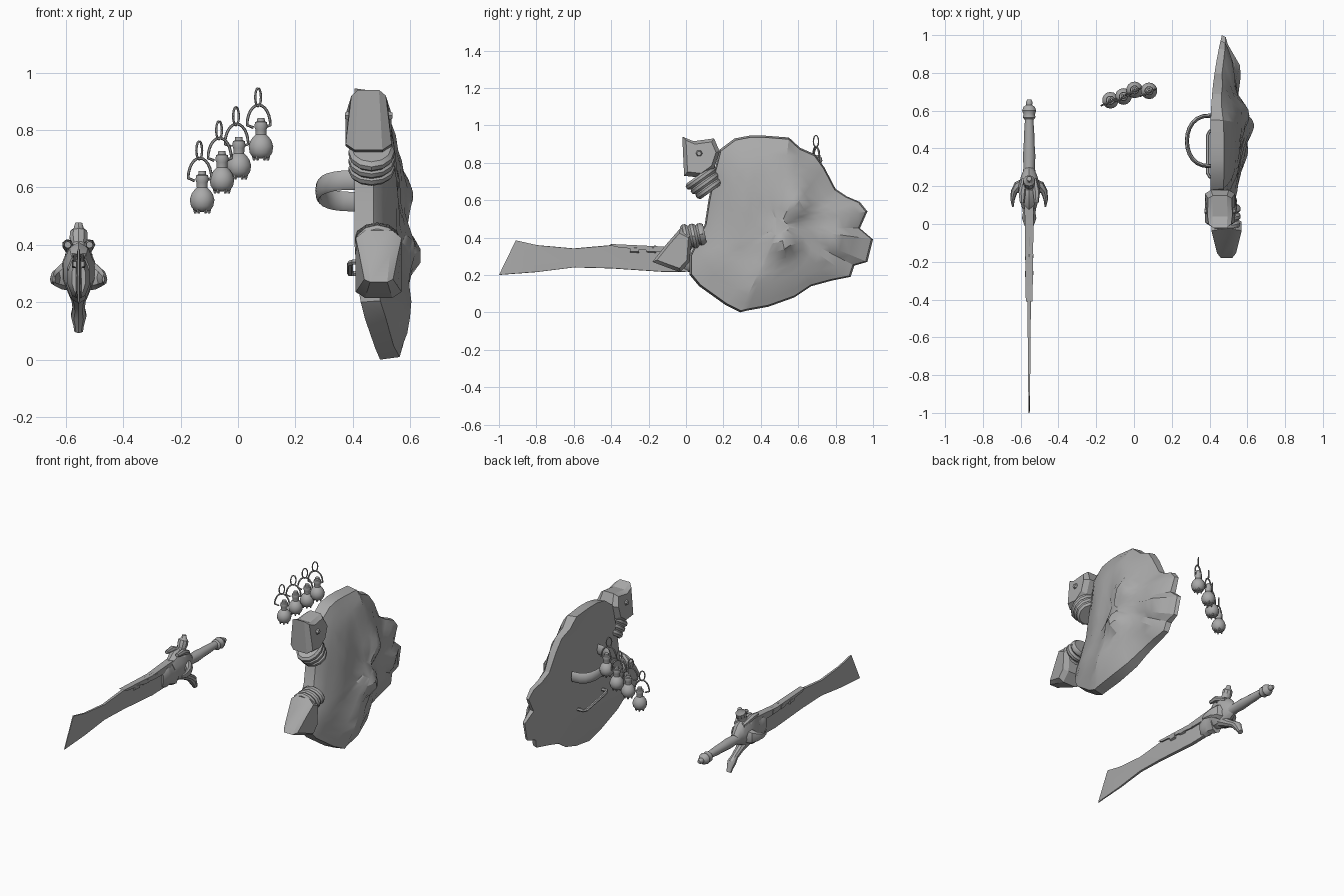
import bpy, bmesh, math, random
from mathutils import Vector

random.seed(4)
if "Cube" in bpy.data.objects:
    bpy.data.objects.remove(bpy.data.objects["Cube"], do_unlink=True)

grey = bpy.data.materials.new("stone_grey")
grey.use_nodes = True
grey.diffuse_color = (0.4, 0.4, 0.4, 1)
grey.node_tree.nodes["Principled BSDF"].inputs["Base Color"].default_value = (0.4, 0.4, 0.4, 1)
X, Y, Z = Vector((1, 0, 0)), Vector((0, 1, 0)), Vector((0, 0, 1))


def finish(bm, name, angle=35):
    bmesh.ops.recalc_face_normals(bm, faces=bm.faces)
    mesh = bpy.data.meshes.new(name)
    bm.to_mesh(mesh)
    bm.free()
    mesh.materials.append(grey)
    ob = bpy.data.objects.new(name, mesh)
    bpy.context.collection.objects.link(ob)
    bpy.ops.object.select_all(action='DESELECT')
    ob.select_set(True)
    bpy.context.view_layer.objects.active = ob
    bpy.ops.object.shade_smooth_by_angle(angle=math.radians(angle))


def bridge(bm, a, b):
    for i in range(len(a)):
        j = (i + 1) % len(a)
        bm.faces.new((a[i], a[j], b[j], b[i]))


# Sweep of elliptical rings along a path; radii are (in the path plane, along ref)
def loft(name, pts, radii, ref=X, sides=10):
    bm = bmesh.new()
    pts = [Vector(p) for p in pts]
    rings = []
    for i, p in enumerate(pts):
        t = (pts[min(i + 1, len(pts) - 1)] - pts[max(i - 1, 0)]).normalized()
        u = t.cross(ref).normalized()
        r = radii[i] if isinstance(radii, list) else radii
        a, b = r if isinstance(r, tuple) else (r, r)
        angles = [2 * math.pi * k / sides for k in range(sides)]
        rings.append([bm.verts.new(p + u * a * math.cos(w) + ref * b * math.sin(w)) for w in angles])
    for a, b in zip(rings, rings[1:]):
        bridge(bm, a, b)
    bm.faces.new(rings[0])
    bm.faces.new(rings[-1])
    finish(bm, name)


# Side profile in (y, z) given thickness along x by a function of (y, z)
def slab(name, outline, x, half, inset=1.0):
    bm = bmesh.new()
    n = len(outline)
    c = Vector((sum(p[0] for p in outline) / n, sum(p[1] for p in outline) / n))
    rings = []
    for side, scale in ((-1, inset), (-0.6, 1), (0.6, 1), (1, inset)):
        ring = []
        for y, z in outline:
            q = c + (Vector((y, z)) - c) * scale
            ring.append(bm.verts.new((x + side * half(y, z), q.x, q.y)))
        rings.append(ring)
    for a, b in zip(rings, rings[1:]):
        bridge(bm, a, b)
    for cap in (rings[0], rings[-1]):
        bm.faces.new(cap)
    finish(bm, name, 25)


# ---- Shield: ragged outline lofted to a ridged dome with a hollow back
rim = [(.18, .87), (.26, .93), (.34, .945), (.42, .945), (.55, .935), (.61, .88), (.69, .845), (.74, .775),
       (.8, .66), (.86, .62), (.93, .59), (.97, .54), (.93, .45), (1, .39), (.97, .27), (.9, .25),
       (.88, .19), (.78, .17), (.67, .14), (.58, .08), (.44, .03), (.33, .01), (.29, .0), (.21, .04),
       (.07, .14), (.02, .2), (.02, .3), (.1, .47), (.12, .6), (.15, .75)]
bumps = [(.53, .36, .065, .07), (.6, .58, .045, .07), (.82, .4, .03, .08), (.45, .15, .02, .1)]


def base(y, z):
    return .405 + .09 * max(0, 1 - z / .4) ** 2 + .06 * max(0, (y - .5) / .5) ** 2


def front(y, z, t):
    ridge = max(0, 1 - abs(y - .3 - .45 * min(z, .6)) / .13)
    swell = sum(h * math.exp(-((y - a) ** 2 + (z - b) ** 2) / r ** 2) for a, b, h, r in bumps)
    edge = .065 - .05 * max(0, (y - .5) / .5)
    return base(y, z) + edge + .095 * (1 - t ** 3) + .025 * ridge * (1 - t ** 4) + swell + random.uniform(-.005, .005)


bm = bmesh.new()
mid = (.5, .46)
rings = []
for face, scales in (("front", (.1, .2, .32, .44, .56, .68, .8, .9, .98)), ("back", (1, .9, .6, .25))):
    for t in scales:
        ring = []
        for ry, rz in rim:
            y, z = mid[0] + (ry - mid[0]) * t, mid[1] + (rz - mid[1]) * t
            x = front(y, z, t) if face == "front" else base(y, z) + .03 * (1 - t * t)
            ring.append(bm.verts.new((x, y, z)))
        rings.append(ring)
for a, b in zip(rings, rings[1:]):
    bridge(bm, a, b)
for cap in (rings[0], rings[-1]):
    bm.faces.new(cap)
finish(bm, "shield_body", 28)

# Two carved heads with their collar bands
slab("upper_head", [(-.02, .94), (.04, .915), (.15, .93), (.18, .86), (.15, .77), (.08, .72), (-.01, .73)],
     .455, lambda y, z: .08 - .25 * max(0, z - .86), .8)
slab("lower_head", [(-.18, .27), (-.1, .37), (-.03, .45), (.03, .42), (.02, .27), (-.03, .215), (-.1, .24)],
     .49, lambda y, z: .08 + .2 * min(0, y + .03), .8)
for side in (-1, 1):
    loft("upper_eye", [(.455 + side * .055, .07, .85), (.455 + side * .083, .07, .85)], [.025, .012], Z, 6)
for name, start, axis, r, x, step in (("upper_collar", (.08, .72), (.57, -.8), .095, .465, .036),
                                      ("lower_collar", (.0, .4), (.95, .2), .072, .485, .042)):
    s, d = Vector((x, *start)), Vector((0, *axis))
    for k in range(3):
        p = s + d * step * k
        size = r * (1 - .08 * k)
        loft(name, [p - d * .02, p - d * .008, p + d * .008, p + d * .022],
             [(size * .85, .068), (size, .08), (size, .08), (size * .85, .07)], X, 12)

# Arm strap and hand grip on the back
arc = [math.pi * k / 12 for k in range(13)]
loft("arm_strap", [(.42 - .14 * math.sin(a) ** .7, .44 - .135 * math.cos(a), .588 + .038 * math.cos(a))
                   for a in arc], (.011, .034), Z, 8)
loft("hand_grip", [(.45, .25, .34), (.4, .25, .34), (.39, .27, .335), (.39, .47, .3), (.4, .49, .3),
                   (.45, .49, .3)], .01, Z, 6)

# ---- Sword, pointing to the front
sx = -.555
slab("blade", [(-1, .2), (-.91, .385), (-.8, .36), (-.6, .342), (-.4, .36), (-.1, .35), (.12, .34),
               (.12, .22), (-.1, .215), (-.4, .235), (-.6, .24), (-.8, .215)],
     sx, lambda y, z: .004 + .008 * min(1, (y + 1) / .9), .97)
slab("blade_spine", [(-.41, .366), (-.38, .35), (-.1, .32), (.1, .32), (.1, .37), (-.12, .352)],
     sx, lambda y, z: .018 + .012 * (y + .4))
for k in range(4):
    y = -.3 + .09 * k
    loft("spine_rib", [(sx, y, .335), (sx, y + .05, .335)], [(.018, .022), (.022, .027)], X, 6)
loft("blade_collar", [(sx, -.01, .285), (sx, .03, .285), (sx, .06, .285), (sx, .12, .285)],
     [(.06, .025), (.075, .04), (.07, .035), (.09, .045)])
loft("guard_body", [(sx, .09, .3), (sx, .14, .31), (sx, .2, .31), (sx, .25, .3), (sx, .29, .29)],
     [(.07, .04), (.1, .055), (.1, .06), (.07, .045), (.035, .028)])
for side in (-1, 1):
    loft("guard_wing", [(sx + side * dx, y, z) for dx, y, z in
                        ((.03, .2, .295), (.06, .195, .29), (.08, .17, .285), (.088, .13, .28), (.086, .09, .28))],
         [(.04, .055), (.03, .045), (.018, .03), (.012, .02), (.004, .01)], Z, 8)
    loft("guard_brow", [(sx + side * .038, .11, .4), (sx + side * .038, .17, .4), (sx + side * .025, .24, .37)],
         [.012, .02, .015], Z, 7)
loft("guard_horn", [(sx, .19, .36), (sx, .21, .4), (sx, .222, .425), (sx, .23, .445), (sx, .235, .457), (sx, .24, .475)],
     [.05, .028, .033, .031, .018, .013])
loft("guard_claw", [(sx, .18, .25), (sx, .24, .21), (sx, .29, .18), (sx, .32, .155), (sx, .34, .12), (sx, .35, .1)],
     [.042, .026, .022, .028, .019, .016])
loft("handle", [(sx, y, .29) for y in (.26, .3, .36, .42, .48, .54, .57)],
     [.036, .03, .033, .029, .027, .023, .022], X, 12)
loft("pommel", [(sx, y, .285) for y in (.55, .565, .58, .6, .62, .63, .645, .66)],
     [.022, .034, .03, .037, .03, .016, .018, .01], X, 12)

# ---- Four hanging bells
profile = [(-.042, .018), (-.036, .03), (-.022, .04), (0, .044), (.02, .038), (.035, .027), (.042, .019),
           (.06, .02), (.07, .024), (.085, .021), (.088, .014), (.1, .013)]
ring = [2 * math.pi * k / 12 for k in range(13)]
for bx, by, bz in ((-.125, .655, .557), (-.056, .675, .627), (.003, .71, .676), (.08, .705, .742)):
    loft("bell", [(bx, by, bz + h) for h, r in profile], [r for h, r in profile], X, 14)
    for k in range(6):
        a = k * math.pi / 3
        cx, cy = bx + .024 * math.cos(a), by + .024 * math.sin(a)
        loft("bell_tooth", [(cx, cy, bz - .03), (cx, cy, bz - .048)], [.009, .004], X, 5)
    hoop = [(-.02, .066)] + [(-.045 * math.cos(a), .075 + .07 * math.sin(a)) for a in arc] + [(.02, .066)]
    loft("bell_hoop", [(bx - .008 + .9 * d, by - .01 + .4 * d, bz + h) for d, h in hoop], .005, Y, 6)
    loft("bell_loop", [(bx - .01 + .01 * math.sin(a), by - .01 + .014 * math.sin(a), bz + .172 + .032 * math.cos(a))
                       for a in ring], .004, Y, 6)
